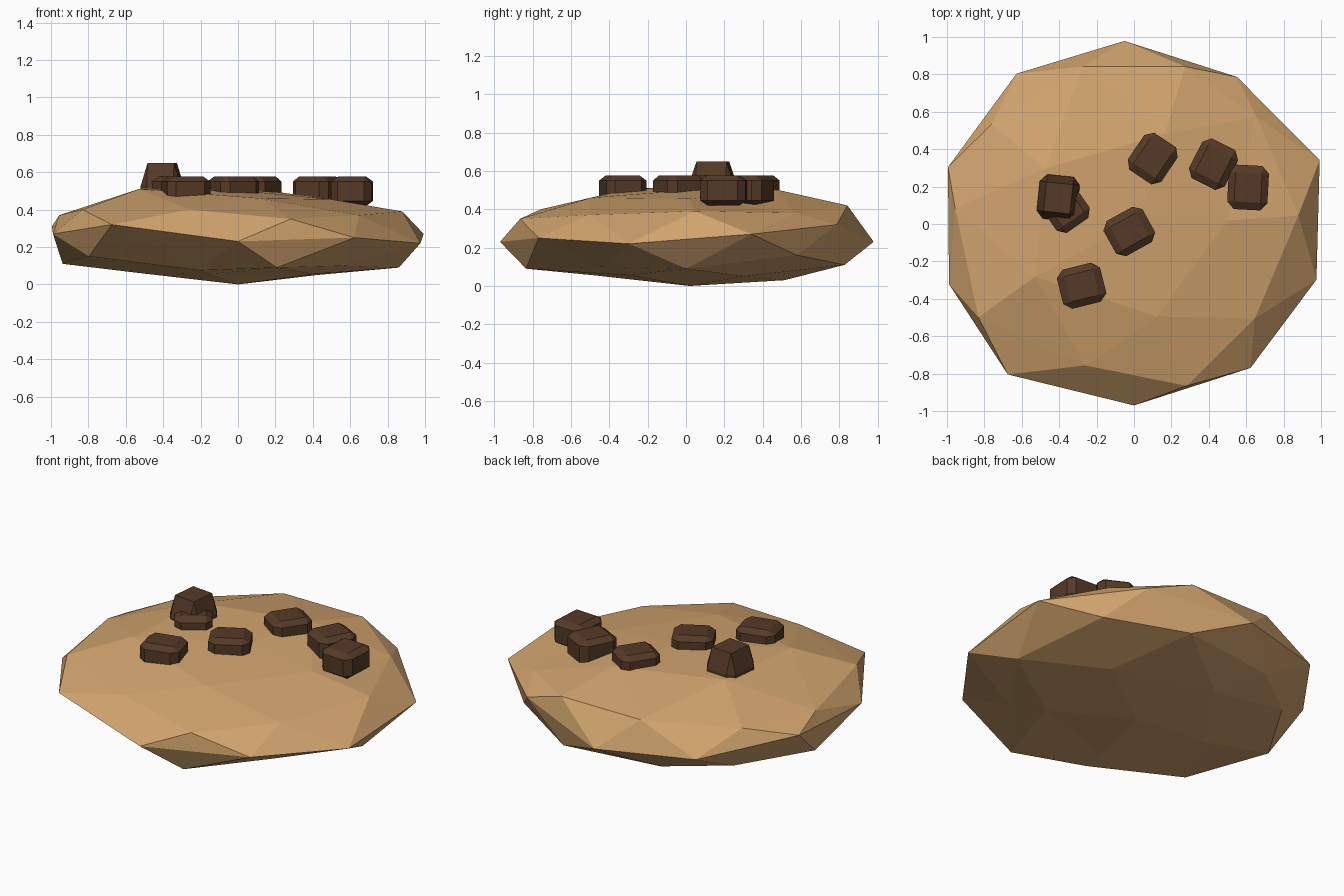
import bpy, bmesh
from math import radians, degrees, atan2, cos, sin

if "Cube" in bpy.data.objects:
    bpy.data.objects.remove(bpy.data.objects["Cube"])


def material(name, rgb):
    m = bpy.data.materials.new(name)
    m.diffuse_color = (*rgb, 1)
    m.use_nodes = True
    m.node_tree.nodes["Principled BSDF"].inputs["Base Color"].default_value = m.diffuse_color
    return m


def finish(name, bm, mat):
    bmesh.ops.recalc_face_normals(bm, faces=bm.faces)
    me = bpy.data.meshes.new(name)
    bm.to_mesh(me)
    bm.free()
    me.materials.append(mat)
    ob = bpy.data.objects.new(name, me)
    bpy.context.collection.objects.link(ob)
    return ob


dough = material("dough", (0.64, 0.37, 0.155))
chocolate = material("chocolate", (0.09, 0.042, 0.02))

# Uneven cookie: rings of a low-poly ball, each vertex as (angle, radius, height)
RIM = [(19, 1.05, .27), (55, .96, .32), (93, .98, .23), (128, 1.02, .25), (163, 1.04, .31),
       (198, 1.04, .27), (230, 1.05, .32), (270, .97, .23), (309, .99, .25), (343, 1.02, .22)]
UPPER = [(3, .88, .39), (41, .87, .38), (72, .885, .42), (108, .885, .42), (145, .93, .38),
         (175, .96, .37), (211, .97, .40), (251, .80, .40), (288, .91, .35), (322, .82, .37)]
LOWER = [(0, .86, .09), (39, .92, .16), (72, .87, .11), (115, .82, .11), (144, .84, .11),
         (176, .94, .11), (212, .94, .15), (253, .69, .075), (284, .86, .09), (322, .71, .10)]
TOP = [(2, .50, .455), (71, .51, .50), (148, .56, .515), (208, .60, .51), (284, .51, .46)]
BOTTOM = [(36, .52, .05), (108, .54, .03), (180, .52, .06), (252, .50, .055), (324, .50, .055)]

bm = bmesh.new()
bmesh.ops.create_icosphere(bm, subdivisions=2, radius=1)
for v in bm.verts:
    x, y, z = v.co
    if abs(z) > .95:                       # centre points
        v.co = (.03, .02, .50) if z > 0 else (0, .02, 0)
        continue
    ring = (RIM if abs(z) < .1 else
            (TOP if z > 0 else BOTTOM) if abs(z) > .7 else
            (UPPER if z > 0 else LOWER))
    a = degrees(atan2(y, x))
    ang, r, h = min(ring, key=lambda p: abs((p[0] - a + 180) % 360 - 180))
    v.co = (r * cos(radians(ang)), r * sin(radians(ang)), h)
finish("cookie", bm, dough)

# Chocolate chunks: chamfered blocks (x, y, turn, height, shoulder level)
CHUNKS = [(.10, .35, -34, .157, .33), (.425, .32, -27, .157, .33),
          (.61, .195, -3, .157, .33), (-.025, -.04, 119, .157, .33),
          (-.28, -.33, 104, .157, .33), (-.37, .09, 35, .157, .33),
          (-.405, .14, -6, .30, .10)]
for i, (x, y, turn, height, shoulder) in enumerate(CHUNKS, 1):
    bm = bmesh.new()
    bmesh.ops.create_cube(bm, size=1)
    bmesh.ops.bevel(bm, geom=bm.edges[:], offset=.17, segments=1, affect='EDGES')
    for v in bm.verts:
        if abs(v.co.z) < .45:
            v.co.z = shoulder if v.co.z > 0 else -shoulder
    ob = finish(f"chocolate_chunk_{i}", bm, chocolate)
    ob.location = (x, y, .498)
    ob.rotation_euler.z = radians(turn)
    ob.scale = (.215, .238, height)
